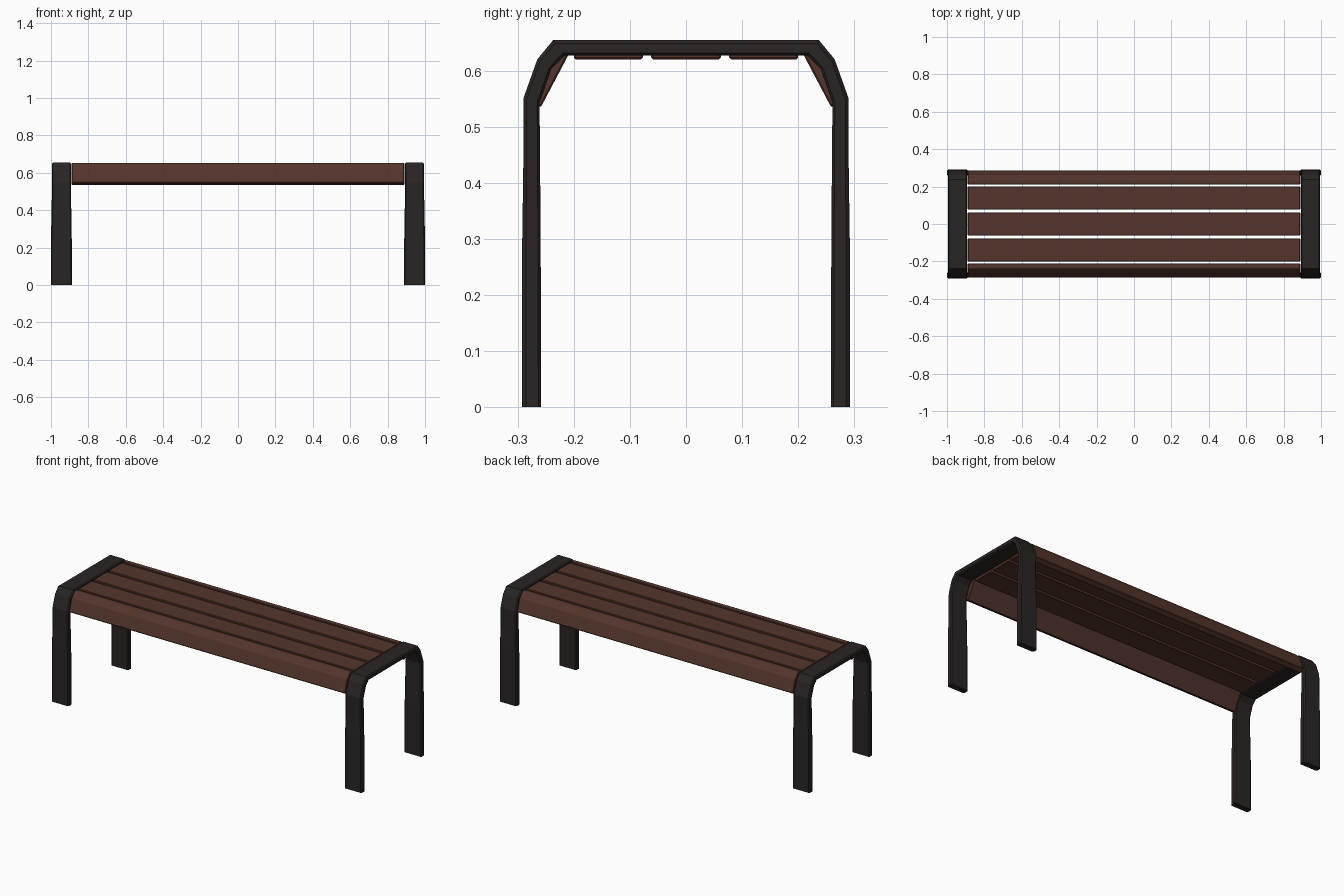
import bpy, bmesh

if "Cube" in bpy.data.objects:
    bpy.data.objects.remove(bpy.data.objects["Cube"])

def material(name, color):
    m = bpy.data.materials.new(name)
    m.diffuse_color = (*color, 1)
    m.use_nodes = True
    m.node_tree.nodes["Principled BSDF"].inputs["Base Color"].default_value = m.diffuse_color
    return m

wood = material("brown_wood", (0.09, 0.036, 0.025))
metal = material("dark_metal", (0.023, 0.018, 0.017))

def finish(bm, name, mat):
    bmesh.ops.recalc_face_normals(bm, faces=bm.faces)
    me = bpy.data.meshes.new(name)
    bm.to_mesh(me)
    bm.free()
    me.materials.append(mat)
    ob = bpy.data.objects.new(name, me)
    bpy.context.collection.objects.link(ob)
    return ob

def loft(rings, name, mat):
    bm = bmesh.new()
    vs = [[bm.verts.new(p) for p in r] for r in rings]
    n = len(vs[0])
    for a, b in zip(vs, vs[1:]):
        for i in range(n):
            j = (i + 1) % n
            bm.faces.new((a[i], a[j], b[j], b[i]))
    bm.faces.new(vs[0])
    bm.faces.new(vs[-1][::-1])
    return finish(bm, name, mat)

# Arched end frames: (outer y, outer z, inner y, inner z, half width)
half = [(-0.292, 0.0, -0.258, 0.0, 0.056),
        (-0.292, 0.29, -0.259, 0.29, 0.055),
        (-0.290, 0.43, -0.260, 0.43, 0.052),
        (-0.290, 0.55, -0.261, 0.542, 0.051),
        (-0.265, 0.62, -0.240, 0.603, 0.051),
        (-0.237, 0.654, -0.216, 0.627, 0.051)]
path = half + [(-a, b, -c, d, w) for a, b, c, d, w in reversed(half)]

def frame_ring(cx, oy, oz, iy, iz, w):
    c = 0.006
    section = [(-w + c, 0), (w - c, 0), (w, 0.2), (w, 0.85),
               (w - c, 1), (-w + c, 1), (-w, 0.85), (-w, 0.2)]
    return [(cx + x, oy + (iy - oy) * t, oz + (iz - oz) * t) for x, t in section]

for side, cx in (("left", -0.944), ("right", 0.944)):
    loft([frame_ring(cx, *p) for p in path], side + "_frame", metal)

def slat(name, profile):
    ob = loft([[(x, y, z) for y, z in profile] for x in (-0.889, 0.889)], name, wood)
    bev = ob.modifiers.new("edge_bevel", "BEVEL")
    bev.width = 0.003
    bev.segments = 1
    bev.limit_method = 'ANGLE'
    bev.angle_limit = 0.8

# Flat seat slats
for i, (y0, y1) in enumerate(((-0.2, -0.077), (-0.062, 0.062), (0.077, 0.2))):
    slat("seat_slat_%d" % (i + 1), [(y0, 0.62), (y1, 0.62), (y1, 0.65), (y0, 0.65)])

# Sloped edge slats at front and back
edge = [(-0.259, 0.534), (-0.287, 0.548), (-0.263, 0.619),
        (-0.236, 0.652), (-0.21, 0.65), (-0.21, 0.627)]
for name, s in (("front", 1), ("back", -1)):
    slat(name + "_edge_slat", [(s * y, z) for y, z in edge])
